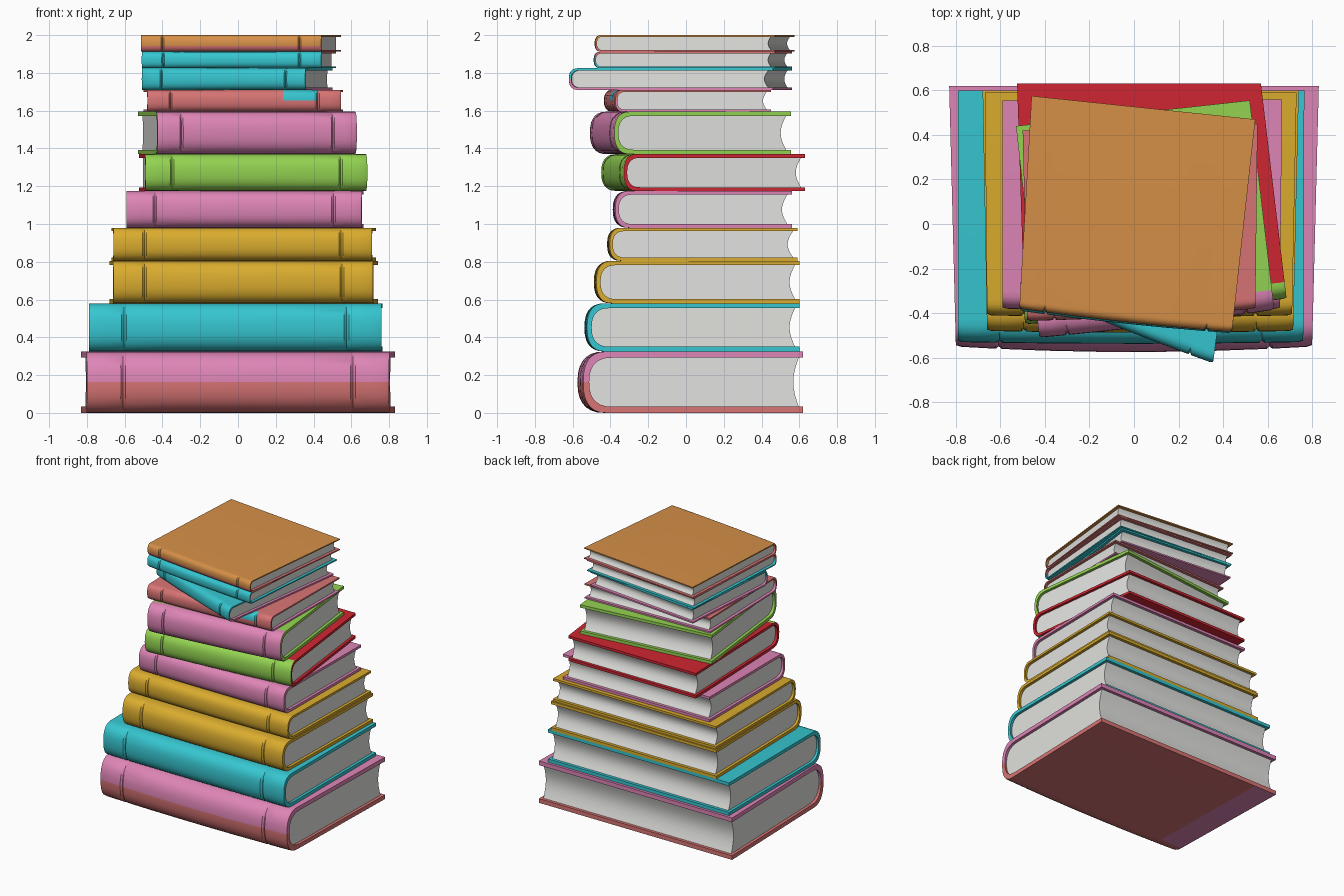
import bpy, bmesh, math
from mathutils import Vector

if "Cube" in bpy.data.objects:
    bpy.data.objects.remove(bpy.data.objects["Cube"])


def srgb(r, g, b):
    f = lambda c: c / 12.92 if c <= 0.04045 else ((c + 0.055) / 1.055) ** 2.4
    return (f(r / 255), f(g / 255), f(b / 255), 1)


COLOURS = {
    "pink": srgb(222, 133, 182), "salmon": srgb(216, 116, 116),
    "cyan": srgb(54, 198, 208), "gold": srgb(218, 172, 46),
    "green": srgb(148, 212, 82), "red": srgb(208, 38, 50),
    "orange": srgb(214, 144, 72), "paper": srgb(226, 226, 223),
}
NAMES = list(COLOURS)
MATS = []
for name, col in COLOURS.items():
    m = bpy.data.materials.new(name)
    m.diffuse_color = col
    m.use_nodes = True
    m.node_tree.nodes["Principled BSDF"].inputs["Base Color"].default_value = m.diffuse_color
    MATS.append(m)

ARC = 14  # segments around each spine


def finish(name, bm, angle=35):
    bmesh.ops.recalc_face_normals(bm, faces=bm.faces)
    me = bpy.data.meshes.new(name)
    bm.to_mesh(me)
    bm.free()
    for m in MATS:
        me.materials.append(m)
    ob = bpy.data.objects.new(name, me)
    bpy.context.collection.objects.link(ob)
    bpy.ops.object.select_all(action='DESELECT')
    ob.select_set(True)
    bpy.context.view_layer.objects.active = ob
    bpy.ops.object.shade_smooth_by_angle(angle=math.radians(angle))


def rounded(depth, z0, z1, d0, bulge):
    """Side outline (d, z): back top, round the spine, back bottom."""
    zc, h = (z0 + z1) / 2, (z1 - z0) / 2
    pts = [(depth, z1)]
    for i in range(ARC + 1):
        a = math.pi / 2 - math.pi * i / ARC
        c, s = max(math.cos(a), 0), math.sin(a)
        pts.append((d0 + bulge * (1 - c ** 0.8),
                    zc + h * math.copysign(abs(s) ** 0.8, s)))
    return pts + [(depth, z0)]


def book(name, z0, z1, corners, spine, boards, split=0.5, bow=0.008, special=None):
    """corners: front left, front right, back right, back left (x, y).
    spine / boards: (upper colour, lower colour)."""
    fl, fr, br, bl = [Vector(c) for c in corners]
    depth = ((bl + br) / 2 - (fl + fr) / 2).length
    width = (fr - fl).length
    h = z1 - z0
    t = 0.1 * h
    bulge = 0.4 * h

    def place(u, d, z, groove=0.0):
        v = d / depth
        p = (fl.lerp(fr, u)).lerp(bl.lerp(br, u), v)
        k = max(0.0, 1 - d / (bulge * 1.5))
        p = p + (bl - fl).normalized() * k * (groove - bow * 4 * u * (1 - u))
        return (p.x, p.y, z)

    # cover: two boards and a rounded spine in one C-shaped shell
    outer = rounded(depth, z0, z1, 0, bulge)
    inner = rounded(depth, z0 + t, z1 - t, t, bulge)
    n = len(outer)
    loop = outer + inner[::-1]
    stations = [0, .015, .06, .112, .12, .128, .25, .4, .55, .7,
                .872, .88, .888, .94, .985, 1]
    bm = bmesh.new()
    rings = []
    for u in stations:
        g = 0.012 if u in (.12, .88) else (0.006 if u in (0, 1) else 0)
        rings.append([bm.verts.new(place(u, d, z, g)) for d, z in loop])
    zs = z0 + h * split
    k = len(loop)
    for si in range(len(stations) - 1):
        um = (stations[si] + stations[si + 1]) / 2
        for i in range(k):
            j = (i + 1) % k
            zm = (loop[i][1] + loop[j][1]) / 2
            is_spine = 1 <= i < n - 2
            pair, lim = (spine, zs) if is_spine else (boards, z0 + h / 2)
            col = pair[0] if zm > lim else pair[1]
            if special and i < n - 1:
                col = special(um, (zm - z0) / h, is_spine) or col
            f = bm.faces.new((rings[si][i], rings[si][j],
                              rings[si + 1][j], rings[si + 1][i]))
            f.material_index = NAMES.index(col)
    for ring in (rings[0], rings[-1]):
        for i in range(n - 1):
            f = bm.faces.new((ring[i], ring[i + 1], ring[k - 2 - i], ring[k - 1 - i]))
            zm = (loop[i][1] + loop[i + 1][1]) / 2
            f.material_index = NAMES.index(boards[0] if zm > z0 + h / 2 else boards[1])
    finish(name + "_cover", bm)

    # page block: fills the cover, with a hollow fore edge
    e = 0.022 / width
    page = rounded(depth - 0.022, z0 + t * .9, z1 - t * .9, t * .9, bulge)
    hollow = min(0.03, 0.18 * h)
    for i in range(1, 8):
        a = i / 8
        zz = z0 + t * .9 + (h - 1.8 * t) * a
        page.append((depth - 0.022 - hollow * math.sin(math.pi * a), zz))
    bm = bmesh.new()
    ends = [[bm.verts.new(place(u, d, z)) for d, z in page] for u in (e, 1 - e)]
    for i in range(len(page)):
        j = (i + 1) % len(page)
        bm.faces.new((ends[0][i], ends[0][j], ends[1][j], ends[1][i]))
    for end in ends:
        bm.faces.new(end)
    for f in bm.faces:
        f.material_index = NAMES.index("paper")
    finish(name + "_pages", bm)


def two(c):
    return (c, c)


# the stack, from the bottom up
book("book_01", 0, .325, [(-.80, -.55), (.80, -.55), (.83, .62), (-.83, .62)],
     ("pink", "salmon"), ("pink", "salmon"), .55, .025,
     lambda u, z, s: "pink" if u < .12 and z < .01 and not s else None)
book("book_02", .325, .58, [(-.79, -.53), (.76, -.53), (.765, .60), (-.79, .60)],
     two("cyan"), two("cyan"))
book("book_03", .58, .805, [(-.66, -.48), (.715, -.48), (.74, .60), (-.68, .60)],
     two("gold"), two("gold"))
book("book_04", .805, .98, [(-.66, -.41), (.71, -.41), (.73, .59), (-.67, .59)],
     two("gold"), two("gold"))
book("book_05", .98, 1.175, [(-.59, -.38), (.655, -.38), (.665, .56), (-.59, .555)],
     two("pink"), two("pink"))
book("book_06", 1.175, 1.37, [(-.49, -.45), (.685, -.335), (.57, .63), (-.525, .63)],
     two("green"), two("red"))
book("book_07", 1.37, 1.595, [(-.425, -.51), (.63, -.385), (.52, .555), (-.53, .44)],
     two("pink"), two("green"))
book("book_08", 1.595, 1.71, [(-.48, -.435), (.545, -.38), (.555, .45), (-.50, .42)],
     two("salmon"), ("salmon", "pink"), .5, .008,
     lambda u, z, s: "cyan" if s and .7 < u < .88 and z > .5 else None)
book("book_09", 1.71, 1.825, [(-.51, -.28), (.355, -.625), (.50, .46), (-.45, .56)],
     two("cyan"), ("cyan", "pink"))
book("book_10", 1.825, 1.912, [(-.51, -.39), (.44, -.49), (.52, .47), (-.46, .56)],
     two("cyan"), ("salmon", "cyan"))
book("book_11", 1.912, 2.0, [(-.515, -.38), (.44, -.485), (.545, .47), (-.46, .575)],
     ("orange", "salmon"), ("orange", "salmon"), .35)
